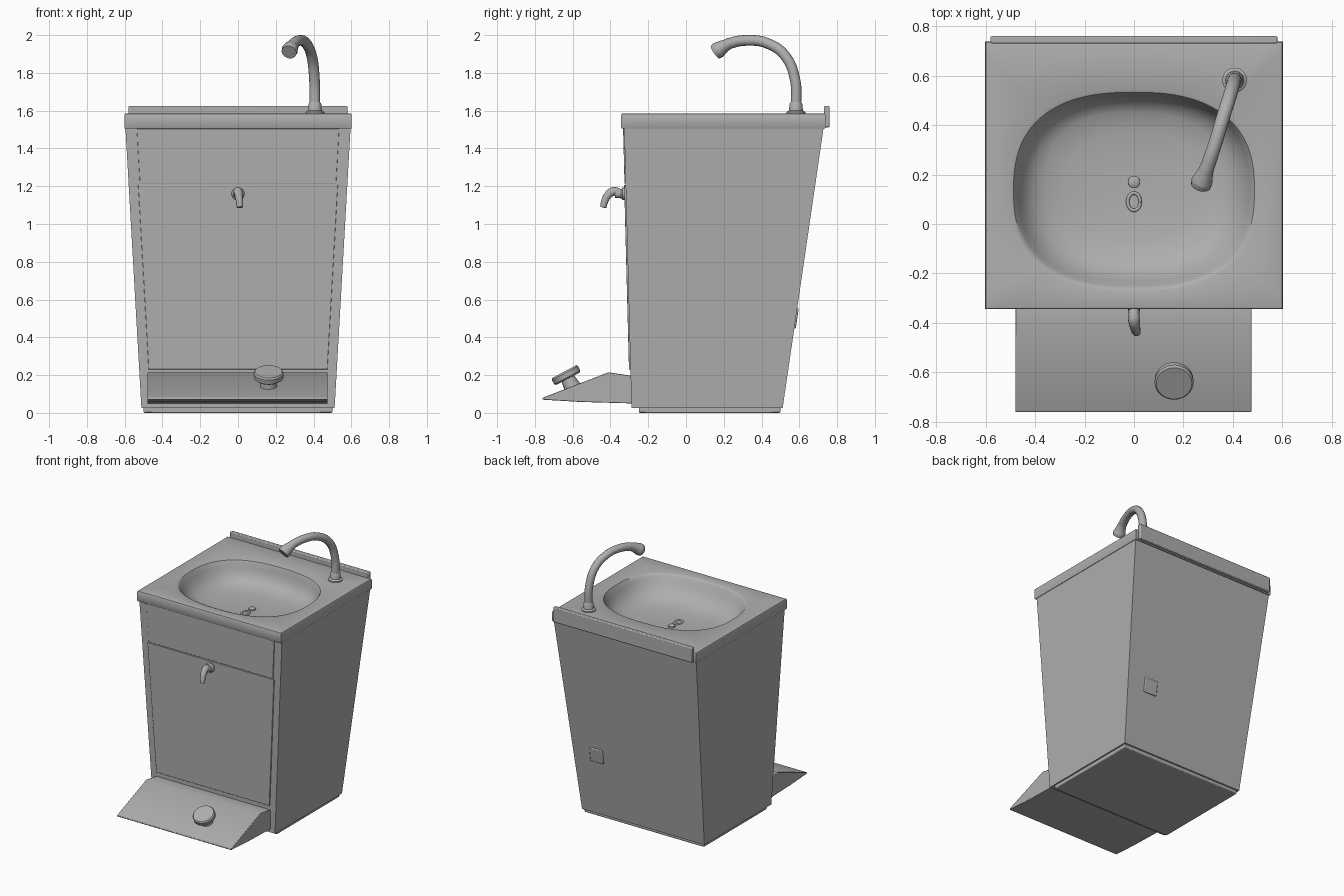
import bpy, bmesh, math
from mathutils import Vector, Matrix

cube = bpy.data.objects.get("Cube")
if cube:
    bpy.data.objects.remove(cube, do_unlink=True)

grey = bpy.data.materials.new("plain grey")
grey.use_nodes = True
COLOUR = (0.42, 0.43, 0.42, 1)
grey.diffuse_color = COLOUR
for node in grey.node_tree.nodes:
    if node.type == 'BSDF_PRINCIPLED':
        node.inputs["Base Color"].default_value = COLOUR


def finish(name, bm, bevel=0, angle=35):
    """Turn a bmesh into a shaded object with an optional bevel."""
    bmesh.ops.recalc_face_normals(bm, faces=bm.faces)
    mesh = bpy.data.meshes.new(name)
    bm.to_mesh(mesh)
    bm.free()
    obj = bpy.data.objects.new(name, mesh)
    bpy.context.collection.objects.link(obj)
    mesh.materials.append(grey)
    bpy.ops.object.select_all(action='DESELECT')
    obj.select_set(True)
    bpy.context.view_layer.objects.active = obj
    bpy.ops.object.shade_smooth_by_angle(angle=math.radians(angle))
    if bevel:
        mod = obj.modifiers.new("soft edges", 'BEVEL')
        mod.width = bevel
        mod.segments = 2
    return obj


def loft(name, rings, cap_start=True, cap_end=True, bevel=0):
    """Skin a list of rings that have equal point counts."""
    bm = bmesh.new()
    rows = [[bm.verts.new(p) for p in ring] for ring in rings]
    n = len(rows[0])
    for a, b in zip(rows, rows[1:]):
        for i in range(n):
            j = (i + 1) % n
            bm.faces.new((a[i], a[j], b[j], b[i]))
    if cap_start:
        bm.faces.new(rows[0])
    if cap_end:
        bm.faces.new(rows[-1])
    return finish(name, bm, bevel)


def rect(x, y0, y1, z):
    return [(-x, y0, z), (x, y0, z), (x, y1, z), (-x, y1, z)]


def box(name, x, y0, y1, z0, z1, bevel=0):
    return loft(name, [rect(x, y0, y1, z0), rect(x, y0, y1, z1)], bevel=bevel)


def turned(name, profile, matrix, sides=32):
    """Revolve (radius, height) pairs about local z."""
    rings = []
    for r, z in profile:
        angles = [2 * math.pi * i / sides for i in range(sides)]
        rings.append([matrix @ Vector((r * math.cos(a), r * math.sin(a), z)) for a in angles])
    return loft(name, rings)


def tube(name, points, thickness):
    """Round pipe through points of (x, y, z, relative radius)."""
    curve = bpy.data.curves.new(name, 'CURVE')
    curve.dimensions = '3D'
    curve.bevel_depth = thickness
    curve.bevel_resolution = 5
    curve.use_fill_caps = True
    spline = curve.splines.new('BEZIER')
    spline.bezier_points.add(len(points) - 1)
    for bp, (x, y, z, r) in zip(spline.bezier_points, points):
        bp.co = (x, y, z)
        bp.radius = r
        bp.handle_left_type = bp.handle_right_type = 'AUTO'
    curve.materials.append(grey)
    obj = bpy.data.objects.new(name, curve)
    bpy.context.collection.objects.link(obj)


# Tapered cabinet on a shallow base, open under the counter
def half_width(z):
    return 0.51 + 0.057 * z


def front_y(z):
    return -0.288 - 0.026 * z


def back_y(z):
    return 0.508 + 0.146 * z


box("base", 0.5, -0.25, 0.5, 0, 0.04, bevel=0.006)
loft("cabinet", [rect(half_width(z), front_y(z), back_y(z), z) for z in (0.025, 1.53)],
     cap_end=False)


# Thin front panels following the taper
def front_panel(name, z0, z1, margin, thick):
    rings = []
    for z in (z0, z1):
        x = half_width(z) - margin
        rings.append(rect(x, front_y(z) - thick, front_y(z) + 0.01, z))
    loft(name, rings, bevel=0.002)


front_panel("door", 0.23, 1.207, 0.05, 0.008)
front_panel("upper_panel", 1.214, 1.505, 0.06, 0.006)

# Counter with a sunken bowl, lofted from the underside to the bowl floor
PER_SIDE = 24
TOP = 1.585
CENTRE_Y = 0.135
corners = [Vector(p) for p in rect(1, -1, 1, 0)]
outline = [corners[k].lerp(corners[(k + 1) % 4], i / PER_SIDE)
           for k in range(4) for i in range(PER_SIDE)]


def counter_ring(inset, z):
    return [(p.x * (0.602 - inset), 0.197 + p.y * (0.541 - inset), z) for p in outline]


def bowl_ring(scale, depth):
    ring = []
    for x, y, z in counter_ring(0, 0):
        a = math.atan2(y - CENTRE_Y, x)
        c, s = math.cos(a), math.sin(a)
        r = scale * (abs(c / 0.485) ** 2.5 + abs(s / 0.395) ** 2.5) ** -0.4
        shift = 0.025 * min(1, depth / 0.15)
        ring.append((r * c, CENTRE_Y + shift + r * s, TOP - depth))
    return ring


bowl = [(1.03, 0), (1.005, 0.004), (0.985, 0.018), (0.955, 0.05), (0.91, 0.09),
        (0.84, 0.125), (0.74, 0.15), (0.55, 0.166), (0.28, 0.174), (0.05, 0.176)]
loft("counter_and_bowl",
     [counter_ring(0.04, 1.505), counter_ring(0.003, 1.505), counter_ring(0, 1.51),
      counter_ring(0, 1.577), counter_ring(0.003, 1.583), counter_ring(0.009, TOP)]
     + [bowl_ring(s, d) for s, d in bowl], cap_start=False)
box("back_lip", 0.58, 0.73, 0.76, 1.512, 1.625, bevel=0.006)

# Drain ring and plug in the bowl floor
tube("drain_ring", [(0.025 * math.cos(a), 0.09 + 0.035 * math.sin(a), 1.411, 1)
                    for a in [math.pi * i / 6 for i in range(13)]], 0.007)
turned("drain_plug", [(0.025, -0.01), (0.024, 0.008), (0.015, 0.014)],
       Matrix.Translation((0, 0.17, 1.41)))

# Faucet: flared foot, arched pipe, thicker nozzle
turned("faucet_foot", [(0.05, -0.005), (0.05, 0.008), (0.037, 0.016), (0.034, 0.05), (0.028, 0.06)],
       Matrix.Translation((0.407, 0.582, TOP)))
tube("faucet_pipe", [(0.407, 0.582, 1.6, 1), (0.405, 0.578, 1.76, 1), (0.39, 0.525, 1.89, 1),
                     (0.36, 0.43, 1.957, 1), (0.33, 0.33, 1.972, 1), (0.298, 0.235, 1.957, 1.05),
                     (0.285, 0.2, 1.94, 1.2)], 0.028)
tube("faucet_nozzle", [(0.293, 0.225, 1.953, 1.0), (0.285, 0.2, 1.94, 1.25),
                       (0.275, 0.172, 1.922, 1.55), (0.27, 0.155, 1.91, 1.45)], 0.028)

# Door latch: round boss and a bent lever
forward = Matrix.Translation((0, -0.315, 1.16)) @ Matrix.Rotation(math.pi / 2, 4, 'X')
turned("latch_boss", [(0.034, 0), (0.034, 0.02), (0.024, 0.03), (0.022, 0.06)], forward, 20)
tube("latch_lever", [(0, -0.345, 1.165, 0.9), (0, -0.385, 1.172, 1.1), (0.004, -0.415, 1.15, 0.95),
                     (0.008, -0.432, 1.115, 0.85), (0.01, -0.438, 1.088, 0.75)], 0.022)

# Wedge foot pedal
profile = [(-0.76, 0.07), (-0.76, 0.08), (-0.41, 0.215), (-0.28, 0.195), (-0.28, 0.05), (-0.56, 0.058)]
loft("foot_pedal", [[(x, y, z) for y, z in profile] for x in (-0.48, 0.475)], bevel=0.003)

# Tilted foot button on a short stem
tilt = Matrix.Translation((0.162, -0.635, 0.2)) @ Matrix.Rotation(math.radians(28), 4, 'X')
turned("foot_button", [(0.068, -0.022), (0.078, -0.014), (0.079, 0.012), (0.072, 0.021)], tilt)
turned("button_stem", [(0.05, -0.1), (0.035, -0.01)], tilt, 20)

# Small hatch plate on the back
bm = bmesh.new()
bmesh.ops.create_cube(bm, size=1)
bmesh.ops.scale(bm, vec=(0.11, 0.016, 0.11), verts=bm.verts)
lean = Matrix.Translation((0.34, back_y(0.5), 0.5)) @ Matrix.Rotation(-math.atan(0.146), 4, 'X')
bmesh.ops.transform(bm, matrix=lean, verts=bm.verts)
finish("back_hatch", bm, bevel=0.006)
